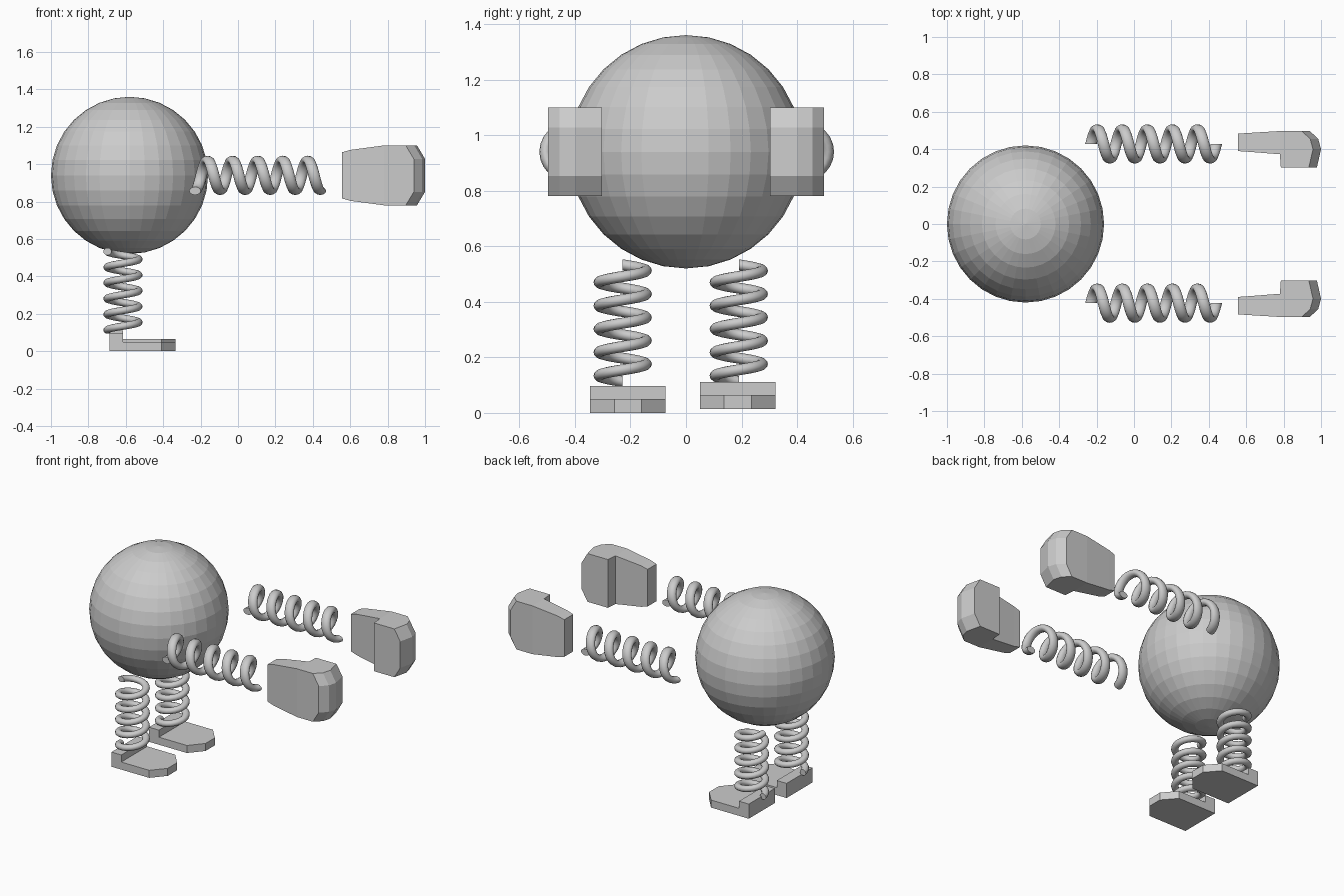
import bpy, bmesh, math
from mathutils import Vector

if "Cube" in bpy.data.objects:
    bpy.data.objects.remove(bpy.data.objects["Cube"])


def finish(name, bm, smooth=False):
    bmesh.ops.recalc_face_normals(bm, faces=bm.faces)
    mesh = bpy.data.meshes.new(name)
    bm.to_mesh(mesh)
    bm.free()
    for p in mesh.polygons:
        p.use_smooth = smooth and len(p.vertices) == 4
    ob = bpy.data.objects.new(name, mesh)
    bpy.context.collection.objects.link(ob)
    return ob


def loft(bm, rings):
    """Skin equal-length closed rings of points; returns the vertex rings."""
    vs = [[bm.verts.new(p) for p in ring] for ring in rings]
    n = len(vs[0])
    for a, b in zip(vs, vs[1:]):
        for i in range(n):
            j = (i + 1) % n
            bm.faces.new((a[i], a[j], b[j], b[i]))
    return vs


def spring(name, base, axis, start, length, wire_axial,
           turns=5, radius=0.083, wire_radial=0.022, steps=24, sides=12):
    base, axis, start = Vector(base), Vector(axis), Vector(start)
    side = axis.cross(start)
    rings = []
    for i in range(turns * steps + 1):
        t = math.tau * i / steps
        out = start * math.cos(t) + side * math.sin(t)
        c = base + axis * (length * i / (turns * steps))
        rings.append([c + out * (radius + wire_radial * math.cos(a)) + axis * (wire_axial * math.sin(a))
                      for a in (math.tau * k / sides for k in range(sides))])
    bm = bmesh.new()
    vs = loft(bm, rings)
    bm.faces.new(vs[0])
    bm.faces.new(vs[-1])
    return finish(name, bm, smooth=True)


def fist(name, s):
    # plan outline: wrist, outer side, knuckles, inner ledge
    plan = [(0.555, 0.483), (0.60, 0.486), (0.78, 0.497), (0.94, 0.497), (0.985, 0.455),
            (1.0, 0.40), (0.978, 0.303), (0.785, 0.303), (0.78, 0.373), (0.60, 0.387), (0.555, 0.39)]

    def half(x):
        if x < 0.6:
            return 0.123
        return 0.136 if x < 0.7 else 0.16

    rings = []
    for sign, outer in ((-1, True), (-1, False), (1, False), (1, True)):
        ring = []
        for x, y in plan:
            h = half(x) if outer else 0.088
            knuckle = 0.043 if outer and x > 0.9 else 0
            ring.append((x - knuckle, s * y, 0.94 + sign * h))
        rings.append(ring)
    bm = bmesh.new()
    vs = loft(bm, rings)
    for r in (vs[0], vs[-1]):
        bm.faces.new((r[0], r[1], r[9], r[10]))
        bm.faces.new((r[1], r[2], r[8], r[9]))
        bm.faces.new(r[2:9])
    return finish(name, bm)


def foot(name, y0, y1, z):
    heel, step, bend, toe = -0.687, -0.615, -0.41, -0.335
    w = (y1 - y0) * 0.32
    plan = [(heel, y0), (step, y0), (bend, y0), (toe, y0 + w), (toe, y1 - w),
            (bend, y1), (step, y1), (heel, y1)]
    bm = bmesh.new()
    low, top = loft(bm, [[(x, y, z + h) for x, y in plan] for h in (0, 0.05)])
    bm.faces.new(low)
    bm.faces.new(top[1:7])
    # raised heel bar
    bar = [top[0], top[1], top[6], top[7]]
    up = [bm.verts.new(v.co + Vector((0, 0, 0.047))) for v in bar]
    for i in range(4):
        j = (i + 1) % 4
        bm.faces.new((bar[i], bar[j], up[j], up[i]))
    bm.faces.new(up)
    return finish(name, bm)


# round body
bm = bmesh.new()
bmesh.ops.create_uvsphere(bm, u_segments=32, v_segments=16, radius=0.42)
bmesh.ops.translate(bm, verts=bm.verts, vec=(-0.58, 0, 0.94))
finish("body", bm)

# arms and fists
for side, s, y in (("left", -1, -0.423), ("right", 1, 0.428)):
    spring(side + "_arm_spring", (-0.23, y, 0.94), (1, 0, 0), (0, 0, -1), 0.67, 0.031)
    fist(side + "_fist", s)

# legs and feet
for side, y, y0, y1, z in (("left", -0.228, -0.345, -0.073, 0.0),
                           ("right", 0.19, 0.05, 0.323, 0.014)):
    spring(side + "_leg_spring", (-0.615, y, 0.113), (0, 0, 1), (-1, 0, 0), 0.42, 0.02)
    foot(side + "_foot", y0, y1, z)
